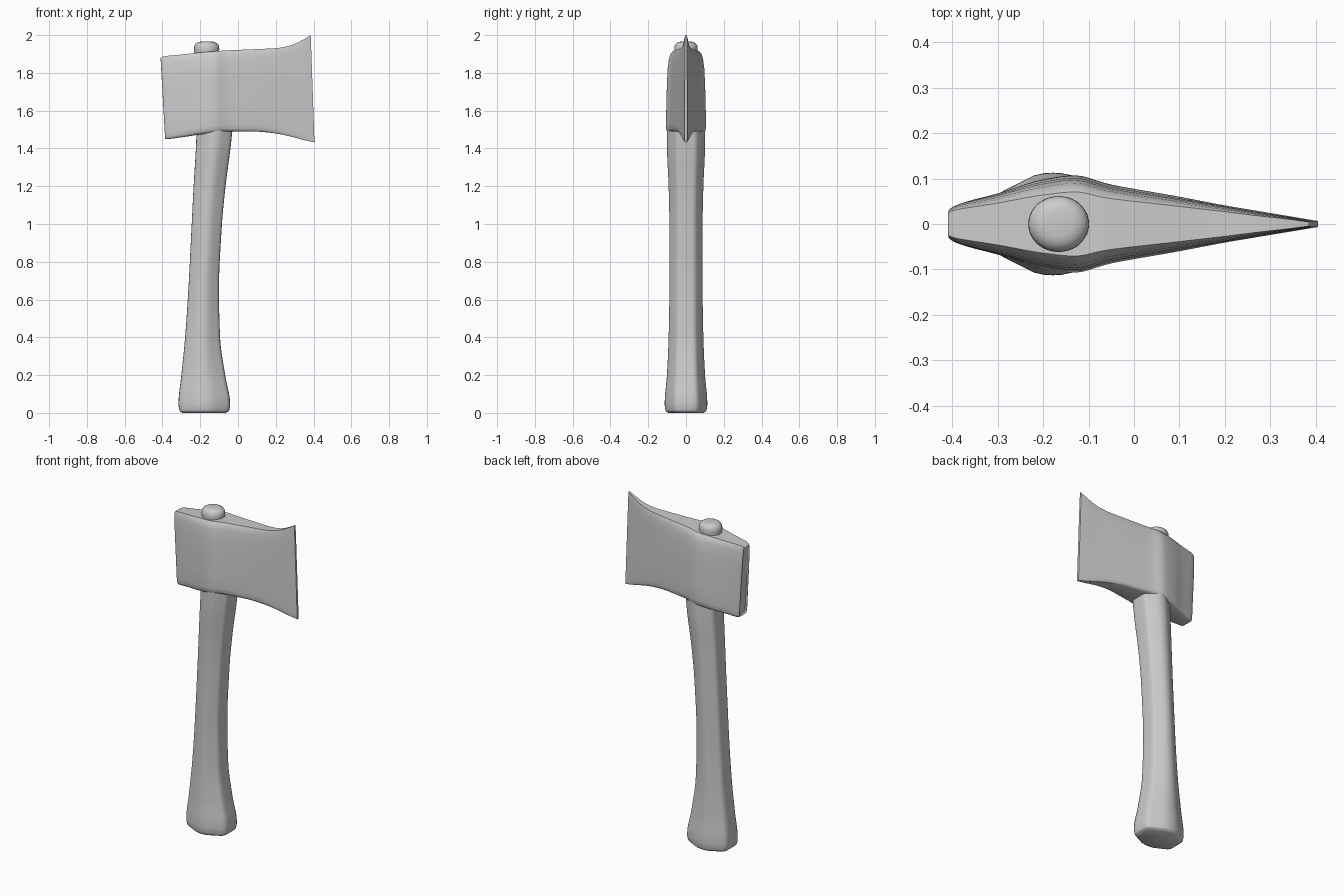
import bpy, bmesh, math

if "Cube" in bpy.data.objects:
    bpy.data.objects.remove(bpy.data.objects["Cube"])


def sample(keys, steps):
    """Smooth, overshoot-free interpolation of rows; first column is the parameter."""
    def slope(i, c):
        if i == 0 or i == len(keys) - 1:
            a, b = (0, 1) if i == 0 else (i - 1, i)
            return (keys[b][c] - keys[a][c]) / (keys[b][0] - keys[a][0])
        d0 = (keys[i][c] - keys[i-1][c]) / (keys[i][0] - keys[i-1][0])
        d1 = (keys[i+1][c] - keys[i][c]) / (keys[i+1][0] - keys[i][0])
        return 0 if d0 * d1 <= 0 else 2 * d0 * d1 / (d0 + d1)
    rows = []
    for i in range(len(keys) - 1):
        a, b = keys[i], keys[i + 1]
        h = b[0] - a[0]
        for s in range(steps):
            t = s / steps
            rows.append([a[c] * (1 + 2*t) * (1-t)**2 + b[c] * t*t * (3 - 2*t)
                         + h * slope(i, c) * t * (1-t)**2
                         + h * slope(i + 1, c) * t*t * (t - 1)
                         for c in range(len(a))])
    return rows + [list(keys[-1])]


def loft(name, rings, angle):
    bm = bmesh.new()
    loops = [[bm.verts.new(p) for p in r] for r in rings]
    n = len(rings[0])
    for a, b in zip(loops, loops[1:]):
        for i in range(n):
            j = (i + 1) % n
            bm.faces.new((a[i], a[j], b[j], b[i]))
    bm.faces.new(loops[0])
    bm.faces.new(loops[-1])
    bmesh.ops.recalc_face_normals(bm, faces=bm.faces)
    me = bpy.data.meshes.new(name)
    bm.to_mesh(me)
    bm.free()
    ob = bpy.data.objects.new(name, me)
    bpy.context.collection.objects.link(ob)
    bpy.ops.object.select_all(action='DESELECT')
    ob.select_set(True)
    bpy.context.view_layer.objects.active = ob
    bpy.ops.object.shade_smooth_by_angle(angle=math.radians(angle))
    return ob


# Handle: rounded six-sided section, rows are z, left x, right x, half depth
handle_keys = [
    (0.0, -0.295, -0.065, 0.095), (0.012, -0.31, -0.047, 0.108),
    (0.05, -0.315, -0.042, 0.113), (0.2, -0.30, -0.068, 0.101),
    (0.4, -0.28, -0.095, 0.092), (0.65, -0.263, -0.101, 0.088),
    (1.0, -0.245, -0.085, 0.088), (1.2, -0.235, -0.066, 0.092),
    (1.4, -0.223, -0.04, 0.100), (1.52, -0.218, -0.027, 0.100)]
quarter = [(1, 0.22), (0.99, 0.42), (0.94, 0.54), (0.84, 0.62),
           (0.5, 0.83), (0.3, 0.95), (0.14, 0.99)]
section = (quarter + [(0, 1)] + [(-x, y) for x, y in reversed(quarter)]
           + [(-x, -y) for x, y in quarter] + [(0, -1)]
           + [(x, -y) for x, y in reversed(quarter)])
loft("handle", [[((l + r) / 2 + u * (r - l) / 2, v * w, z) for u, v in section]
                for z, l, r, w in sample(handle_keys, 5)], 40)

# Axe head: rows are top x, bottom x, top z, bottom z, half thickness
head_keys = [
    (-0.405, -0.378, 1.868, 1.462, 0.028), (-0.41, -0.386, 1.878, 1.454, 0.036),
    (-0.395, -0.375, 1.887, 1.449, 0.046), (-0.30, -0.29, 1.897, 1.460, 0.070),
    (-0.20, -0.205, 1.908, 1.473, 0.097), (-0.13, -0.13, 1.914, 1.482, 0.107),
    (-0.06, -0.05, 1.919, 1.489, 0.087), (0.08, 0.09, 1.925, 1.489, 0.062),
    (0.20, 0.20, 1.931, 1.479, 0.041), (0.28, 0.29, 1.946, 1.460, 0.026),
    (0.34, 0.35, 1.973, 1.444, 0.016), (0.385, 0.405, 2.0, 1.432, 0.007)]
# half outline of the cheek: height fraction, width fraction
cheek = [(0, 0.78), (0.012, 0.91), (0.035, 0.97), (0.09, 1.0), (0.3, 0.975),
         (0.55, 0.95), (0.78, 0.91), (0.91, 0.84), (0.97, 0.77), (1, 0.66)]
outline = cheek + [(h, -w) for h, w in reversed(cheek)]
rows = sample([(float(i),) + k for i, k in enumerate(head_keys)], 5)
loft("axe_head", [[(xb + (xt - xb) * h, w * f, zb + (zt - zb) * h)
                   for h, f in outline]
                  for _, xt, xb, zt, zb, w in rows], 40)

# Rounded handle end poking through the top of the head
knob_keys = [(1.88, 0.064), (1.925, 0.067), (1.942, 0.066), (1.955, 0.058),
             (1.963, 0.045), (1.966, 0.03)]
loft("handle_end", [[(-0.166 + r * math.cos(a), 0.92 * r * math.sin(a), z)
                     for a in (math.tau * i / 40 for i in range(40))]
                    for z, r in knob_keys], 50)
